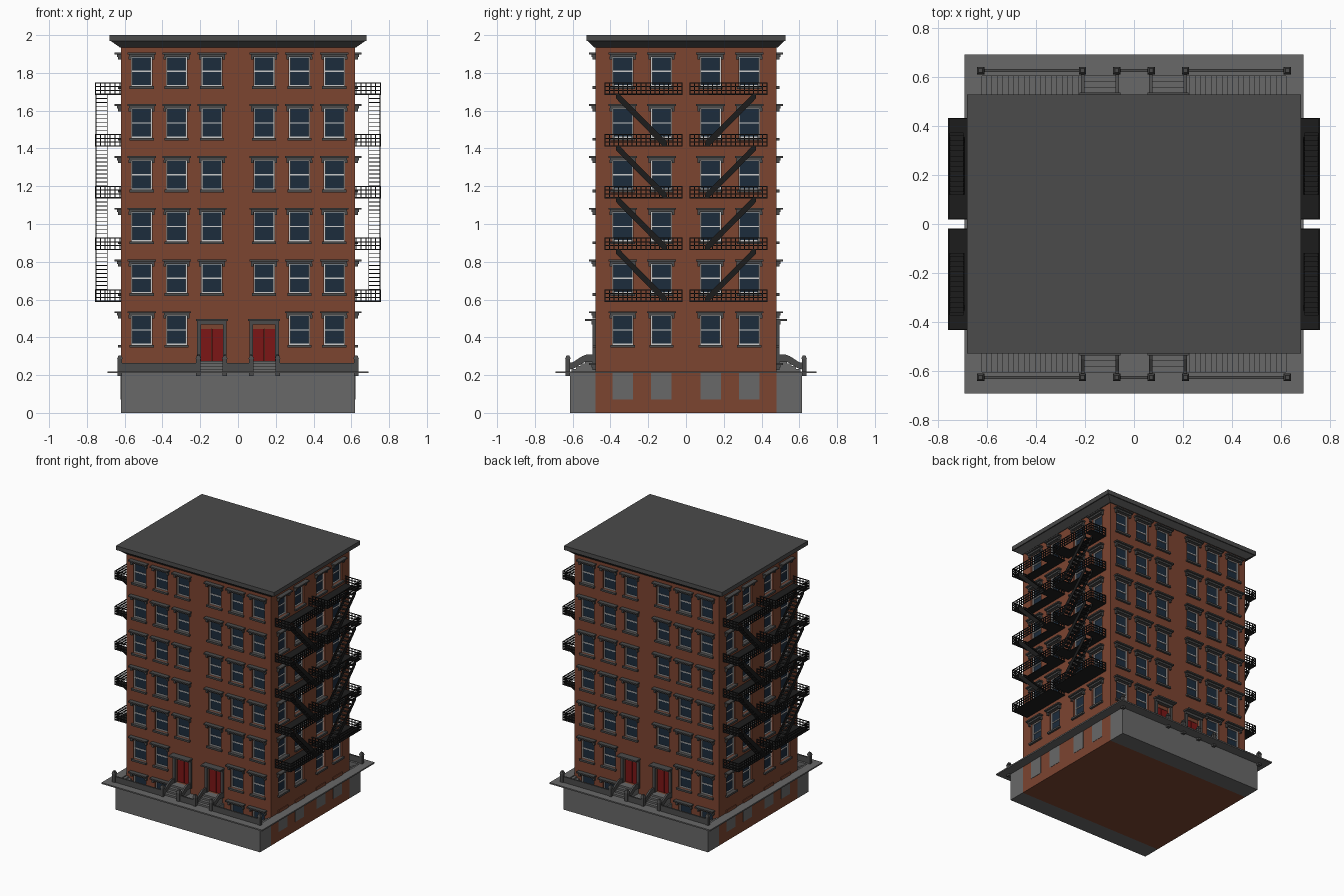
import bpy, bmesh
from mathutils import Vector

if "Cube" in bpy.data.objects:
    bpy.data.objects.remove(bpy.data.objects["Cube"])

WX, WY = 0.62, 0.48          # half size of the brick block
PITCH = 0.274                # storey height

# Local wall frames: u along the wall, d outward from it, z up
FACES = {
    "world": lambda u, d, z: (u, d, z),
    "front": lambda u, d, z: (u, -WY - d, z),
    "back": lambda u, d, z: (u, WY + d, z),
    "right": lambda u, d, z: (WX + d, u, z),
    "left": lambda u, d, z: (-WX - d, u, z),
}
parts = {}


def prism(part, face, pts, off):
    """Extrude a polygon given in wall coordinates by an offset."""
    bm = parts.setdefault(part, bmesh.new()) if part not in parts else parts[part]
    f, off = FACES[face], Vector(off)
    a = [bm.verts.new(f(*p)) for p in pts]
    b = [bm.verts.new(f(*(Vector(p) + off))) for p in pts]
    n = len(pts)
    bm.faces.new(a)
    bm.faces.new(b[::-1])
    for i in range(n):
        j = (i + 1) % n
        bm.faces.new((a[j], a[i], b[i], b[j]))
    return a + b


def box(part, face, u0, u1, d0, d1, z0, z1):
    return prism(part, face, [(u0, d0, z0), (u1, d0, z0), (u1, d1, z0), (u0, d1, z0)],
                 (0, 0, z1 - z0))


def cut(face, u0, u1, z0, z1):
    box("opening_cutter", face, u0, u1, -0.03, 0.03, z0, z1)


def window(face, u, z, trim=True):
    """Recessed sash window with hood and sill; z is the glass bottom."""
    w, h = 0.054, 0.158
    cut(face, u - w, u + w, z, z + h)
    box("window_glass", face, u - w, u + w, -0.029, -0.02, z, z + h)
    for s in (-1, 1):
        a, b = sorted((u + s * w, u + s * (w - 0.006)))
        box("window_sash", face, a, b, -0.022, -0.012, z, z + h)
    for zz in (z, z + h / 2 - 0.004, z + h - 0.006):
        box("window_sash", face, u - w, u + w, -0.022, -0.013, zz, zz + 0.007)
    if trim:
        box("window_sill", face, u - 0.064, u + 0.064, -0.02, 0.016, z - 0.014, z)
        box("window_hood", face, u - 0.068, u + 0.068, -0.005, 0.02, z + h - 0.003, z + h + 0.01)
        box("window_hood", face, u - 0.076, u + 0.076, -0.005, 0.034, z + h + 0.01, z + h + 0.02)
        for s in (-1, 1):
            box("window_hood", face, u + s * 0.062 - 0.007, u + s * 0.062 + 0.007,
                -0.005, 0.016, z + h - 0.018, z + h)


def entrance(face, u):
    """Double door, surround, stoop steps and sloping cheek walls."""
    cut(face, u - 0.058, u + 0.058, 0.275, 0.472)
    box("door_transom", face, u - 0.058, u + 0.058, -0.029, -0.015, 0.445, 0.472)
    for s in (-1, 1):
        a, b = sorted((u + s * 0.0015, u + s * 0.058))
        box("door_leaf", face, a, b, -0.029, -0.018, 0.275, 0.445)
        a, b = sorted((u + s * 0.058, u + s * 0.078))
        box("door_surround", face, a, b, -0.005, 0.014, 0.265, 0.47)
    box("door_surround", face, u - 0.078, u + 0.078, -0.005, 0.02, 0.468, 0.488)
    box("door_surround", face, u - 0.084, u + 0.084, -0.005, 0.055, 0.486, 0.497)
    for i in range(4):
        box("stoop_steps", face, u - 0.066, u + 0.066, 0, 0.055 + 0.024 * i,
            0.21, 0.275 - 0.0138 * i)
    for s in (-1, 1):
        c = u + s * 0.07
        prof = [(0, 0.27), (0, 0.308), (0.05, 0.308), (0.07, 0.3), (0.12, 0.268),
                (0.145, 0.266), (0.145, 0.23), (0.12, 0.232), (0.055, 0.27)]
        prism("stoop_cheeks", face, [(c - 0.007, d, z) for d, z in prof], (0.014, 0, 0))


def post(face, u):
    d = 0.145
    box("fence_posts", face, u - 0.012, u + 0.012, d - 0.012, d + 0.012, 0.195, 0.285)
    vs = box("fence_posts", face, u - 0.015, u + 0.015, d - 0.015, d + 0.015, 0.285, 0.305)
    mid = sum((v.co for v in vs), Vector()) / 8
    for v in vs[4:]:
        v.co.x, v.co.y = (mid.x + v.co.x) / 2, (mid.y + v.co.y) / 2


def fire_escape(face, s):
    """Five railed balconies joined by four stair flights; s mirrors along u."""
    def bx(part, u0, u1, *r):
        a, b = sorted((s * u0, s * u1))
        box(part, face, a, b, *r)
    t = 0.0025
    for k in range(5):
        z = 0.588 + PITCH * k
        # decking, with a stair opening on every level but the lowest
        bx("escape_deck", 0.02, 0.43, 0, 0.07, z, z + 0.006)
        bx("escape_deck", 0.02, 0.12, 0.07, 0.137, z, z + 0.006)
        bx("escape_deck", 0.37 if k else 0.12, 0.43, 0.07, 0.137, z, z + 0.006)
        # railing grid
        for h in (0.003, 0.023, 0.043, 0.063):
            bx("escape_railing", 0.018, 0.432, 0.135 - t, 0.135 + t, z + h - t, z + h + t)
            for u in (0.02, 0.43):
                bx("escape_railing", u - t, u + t, 0, 0.135, z + h - t, z + h + t)
        for i in range(18):
            u = 0.02 + 0.41 * i / 17
            bx("escape_railing", u - t, u + t, 0.135 - t, 0.135 + t, z, z + 0.063)
        for u in (0.02, 0.43):
            for i in range(5):
                d = 0.005 + 0.026 * i
                bx("escape_railing", u - t, u + t, d - t, d + t, z, z + 0.063)
        if k == 4:
            continue
        # stair flight up to the next level
        u0, u1, z1 = 0.1, 0.37, z + PITCH
        for d in (0.07, 0.13):
            prism("escape_stairs", face, [(s * u0, d, z), (s * (u0 + 0.02), d, z),
                  (s * u1, d, z1 - 0.02), (s * u1, d, z1 + 0.006), (s * (u1 - 0.015), d, z1 + 0.006),
                  (s * u0, d, z + 0.024)], (0, 0.004, 0))
        for i in range(1, 13):
            u, zz = u0 + (u1 - u0) * i / 13, z + PITCH * i / 13
            bx("escape_stairs", u - 0.011, u + 0.011, 0.07, 0.134, zz, zz + 0.004)


# Brick block and cornice
box("brick_walls", "world", -WX, WX, -WY, WY, 0.0, 1.95)
box("cornice", "world", -0.68, 0.68, -0.527, 0.527, 1.968, 2.0)
for v in box("cornice", "world", -0.675, 0.675, -0.522, 0.522, 1.935, 1.97):
    if v.co.z < 1.94:
        v.co.x, v.co.y = (0.625 if v.co.x > 0 else -0.625), (0.485 if v.co.y > 0 else -0.485)

# Front and back: windows, doors, areaways, fence
for f in ("front", "back"):
    for s in (-1, 1):
        for row in range(6):
            for u in (0.51, 0.325, 0.138):
                if row < 5 or u > 0.2:
                    window(f, s * u, 1.73 - PITCH * row)
        for u in (0.51, 0.325):
            window(f, s * u, 0.086)
        entrance(f, s * 0.138)
        for u in (0.625, 0.21, 0.07):
            post(f, s * u)
        a, b = sorted((s * 0.21, s * 0.625))
        box("fence_wall", f, a, b, 0.139, 0.151, 0.215, 0.265)
        # areaway stair descending from the corner toward the stoop
        a, b = sorted((s * 0.6, s * WX))
        box("foundation", f, a, b, 0, 0.135, 0, 0.212)
        for i in range(17):
            a, b = sorted((s * (0.6 - 0.022 * i), s * (0.6 - 0.022 * (i + 1))))
            box("areaway_steps", f, a, b, 0, 0.125, 0.003, 0.2 - 0.0113 * i)
    box("fence_wall", f, -0.07, 0.07, 0.139, 0.151, 0.215, 0.265)
    box("foundation", f, -WX, WX, 0.122, 0.135, 0, 0.212)
    box("foundation", f, -0.215, 0.215, 0, 0.125, 0, 0.212)
    box("foundation", f, -WX, WX, 0, 0.125, 0, 0.006)
    box("pavement", f, -0.69, 0.69, 0.122, 0.21, 0.21, 0.22)
    box("pavement", f, -0.215, 0.215, 0, 0.122, 0.21, 0.22)

# Sides: windows, basement panels, pavement, fire escapes
for f in ("right", "left"):
    box("pavement", f, -0.602, 0.602, 0, 0.07, 0.21, 0.22)
    for s in (-1, 1):
        for u in (0.335, 0.13):
            for row in range(6):
                window(f, s * u, 1.73 - PITCH * row)
            box("basement_panel", f, s * u - 0.054, s * u + 0.054, -0.01, 0.002, 0.072, 0.212)
            box("basement_lintel", f, s * u - 0.058, s * u + 0.058, -0.005, 0.006, 0.215, 0.242)
        fire_escape(f, s)

# Turn the collected parts into objects
COLOURS = {"brick": (0.20, 0.058, 0.03), "glass": (0.012, 0.025, 0.045), "sash": (0.6, 0.6, 0.6),
           "red": (0.2, 0.008, 0.008), "iron": (0.012, 0.012, 0.012), "stone": (0.07, 0.07, 0.07)}
USES = {"brick_walls": "brick", "basement_lintel": "brick", "door_transom": "brick",
        "window_glass": "glass", "window_sash": "sash", "door_leaf": "red",
        "escape_deck": "iron", "escape_railing": "iron", "escape_stairs": "iron",
        "cornice": "stone", "window_hood": "stone", "window_sill": "stone",
        "door_surround": "stone", "fence_wall": "stone", "fence_posts": "stone",
        "stoop_cheeks": "stone"}
GREY = (0.14, 0.14, 0.14)
mats = {}
for name, c in list(COLOURS.items()) + [("concrete", GREY)]:
    mats[name] = bpy.data.materials.new(name)
    mats[name].diffuse_color = (*c, 1)
objs = {}
for name, bm in parts.items():
    bmesh.ops.recalc_face_normals(bm, faces=bm.faces[:])
    me = bpy.data.meshes.new(name)
    bm.to_mesh(me)
    bm.free()
    me.materials.append(mats[USES.get(name, "concrete")])
    objs[name] = bpy.data.objects.new(name, me)
    bpy.context.collection.objects.link(objs[name])

# Cut the window and door openings
cutter = objs["opening_cutter"]
cutter.hide_render = True
cutter.display_type = 'WIRE'
mod = objs["brick_walls"].modifiers.new("openings", 'BOOLEAN')
mod.operation = 'DIFFERENCE'
mod.solver = 'EXACT'
mod.object = cutter

for m in bpy.data.materials:
    if m.users and not m.is_grease_pencil:
        m.use_nodes = True
        m.node_tree.nodes["Principled BSDF"].inputs["Base Color"].default_value = m.diffuse_color
